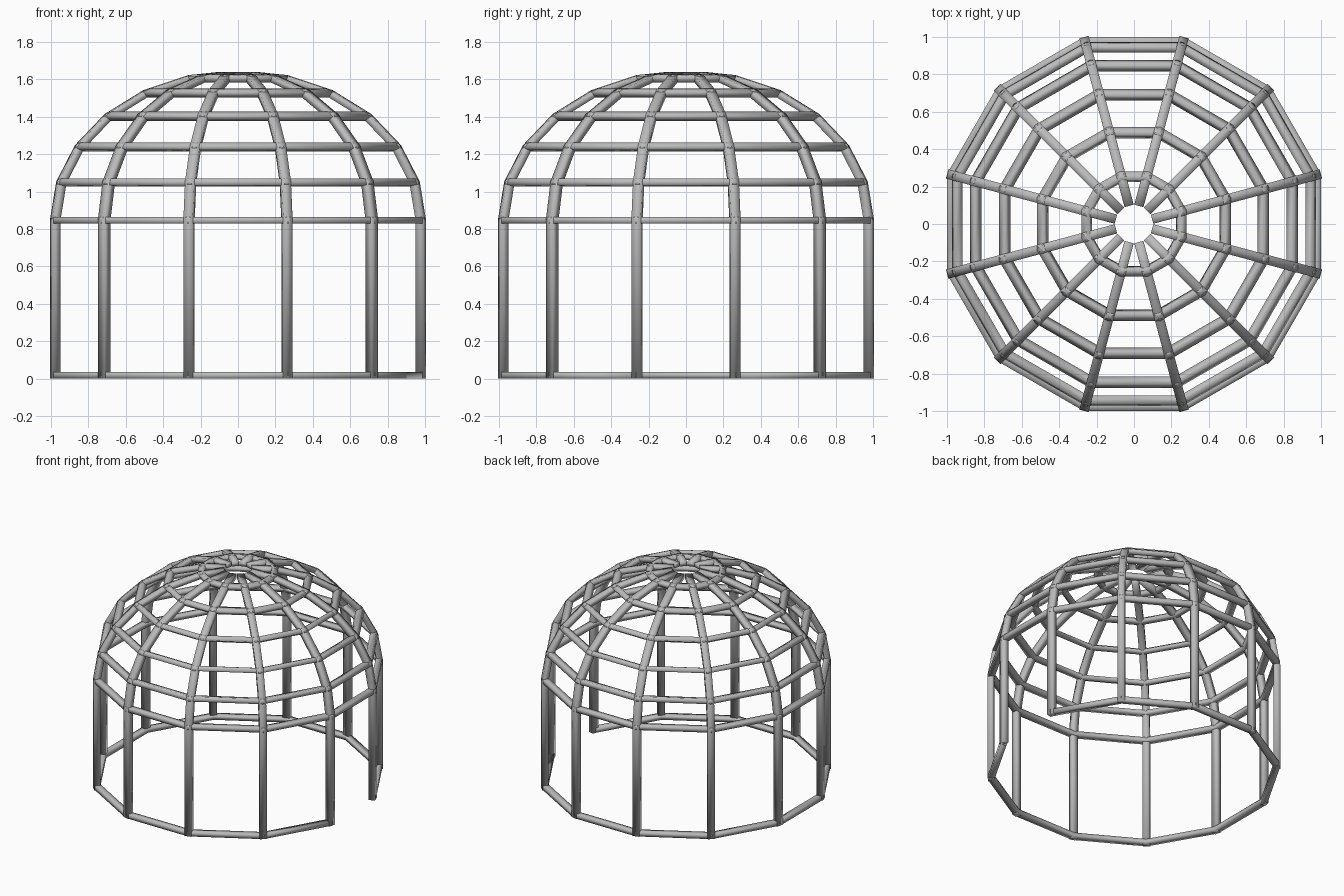
import bpy
import bmesh
from math import sin, cos, pi, radians
from mathutils import Vector

cube = bpy.data.objects.get("Cube")
if cube:
    bpy.data.objects.remove(cube)

SIDES = 12
STEP = 2 * pi / SIDES
DEPTH = 0.045          # bar depth through the shell
WIDTH = 0.051          # bar width of the ribs
RAIL = 0.045           # bar width of the rings
FLAT = 0.777           # vertical squash of the dome
BASE = 0.846           # height of the springing ring
APOTHEM = 1 - DEPTH / 2
RADIUS = APOTHEM / cos(STEP / 2)

steel = bpy.data.materials.new("grey steel")
steel.use_nodes = True
grey = (0.5, 0.5, 0.5, 1)
steel.diffuse_color = grey
steel.node_tree.nodes["Principled BSDF"].inputs["Base Color"].default_value = grey


def polar(r, z, angle, side=0):
    """Point at radius r and azimuth angle, shifted sideways, z squashed."""
    return Vector((r * cos(angle) - side * sin(angle),
                   r * sin(angle) + side * cos(angle), BASE + z * FLAT))


def sweep(bm, sections, closed):
    """Skin a list of four-cornered sections into a bar."""
    loops = [[bm.verts.new(p) for p in s] for s in sections]
    pairs = list(zip(loops, loops[1:]))
    if closed:
        pairs.append((loops[-1], loops[0]))
    else:
        bm.faces.new(loops[0])
        bm.faces.new(loops[-1])
    for a, b in pairs:
        for i in range(4):
            j = (i + 1) % 4
            bm.faces.new((a[i], a[j], b[j], b[i]))


def finish(name, bm):
    bmesh.ops.recalc_face_normals(bm, faces=bm.faces)
    mesh = bpy.data.meshes.new(name)
    bm.to_mesh(mesh)
    bm.free()
    mesh.materials.append(steel)
    mesh.shade_smooth()
    obj = bpy.data.objects.new(name, mesh)
    bpy.context.collection.objects.link(obj)


def ring(name, r, z, tilt, closed=True):
    """Twelve-sided rail, its section tilted to follow the dome."""
    d, w = DEPTH / 2, RAIL / 2
    profile = [(r + a * d * cos(tilt) - b * w * sin(tilt),
                z + a * d * sin(tilt) + b * w * cos(tilt))
               for a, b in ((1, 1), (1, -1), (-1, -1), (-1, 1))]
    bm = bmesh.new()
    # the open ring leaves the doorway on the +x side
    sweep(bm, [[polar(x / cos(STEP / 2), y, (i + 0.5) * STEP) for x, y in profile]
               for i in range(SIDES)], closed)
    finish(name, bm)


# Rails: open floor ring, springing ring and dome rings
floor_z = -BASE / FLAT + RAIL / 2
ring("floor_ring", APOTHEM, floor_z, 0, closed=False)
for k in range(6):
    lat = radians(15 * k)
    ring(f"dome_ring_{k + 1}", APOTHEM * cos(lat), RADIUS * sin(lat), lat)

# Ribs: wall post continuing up the dome to the open crown
path = [(RADIUS, floor_z - RAIL / 2, 0)]
path += [(RADIUS * cos(radians(a)), RADIUS * sin(radians(a)), radians(a))
         for a in range(0, 90, 15)]
crown_r = 0.1
last_r, last_z, _ = path[-1]
path.append((crown_r, RADIUS - (RADIUS - last_z) * crown_r / last_r, pi / 2))
for i in range(SIDES):
    angle = (i + 0.5) * STEP
    bm = bmesh.new()
    sweep(bm, [[polar(r + a * DEPTH / 2 * cos(t), z + a * DEPTH / 2 * sin(t),
                      angle, b * WIDTH / 2)
                for a, b in ((1, 1), (1, -1), (-1, -1), (-1, 1))]
               for r, z, t in path], False)
    finish(f"rib_{i + 1}", bm)
